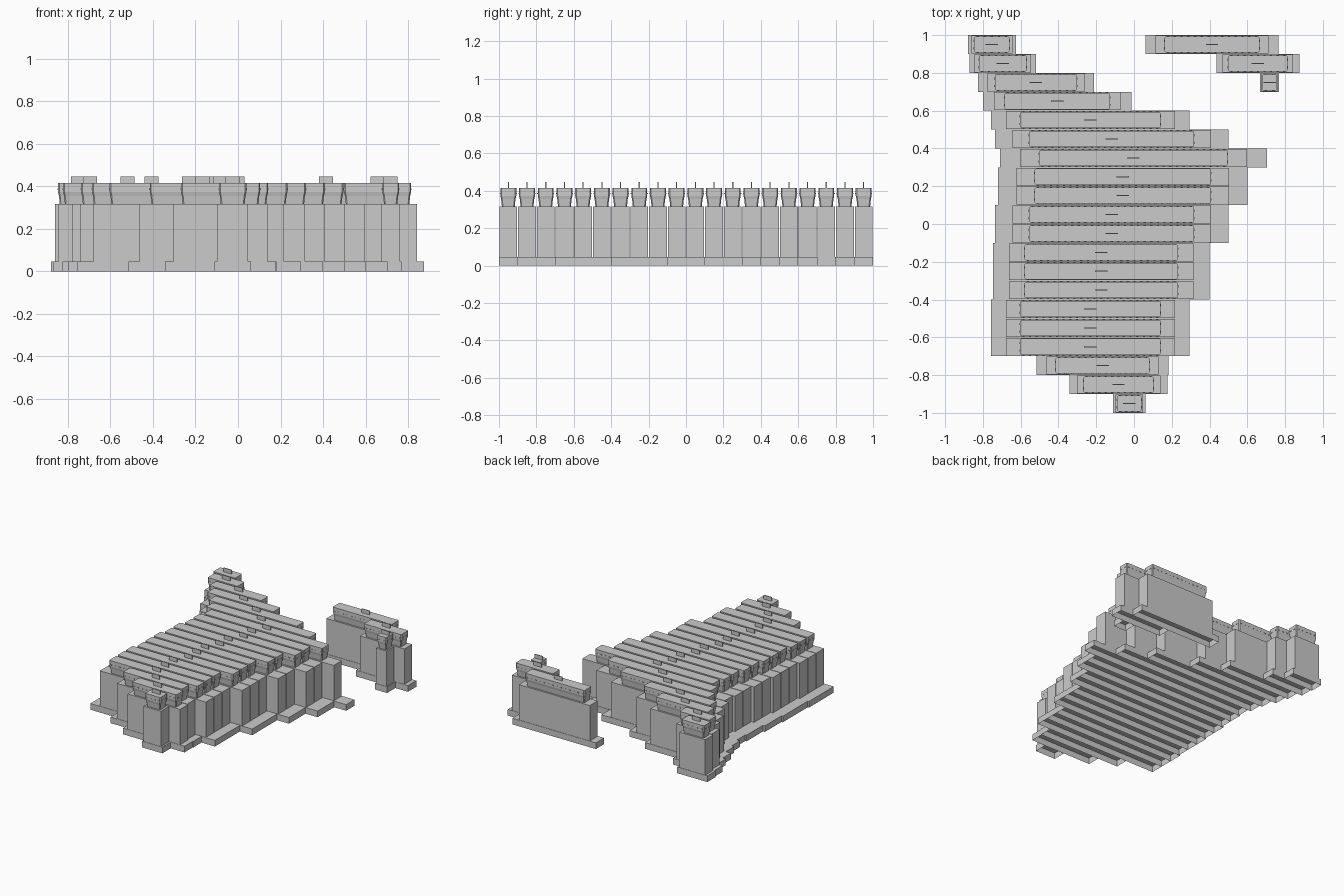
import bpy, bmesh

if "Cube" in bpy.data.objects:
    bpy.data.objects.remove(bpy.data.objects["Cube"])

# Row extents: (y of row's back edge, base left x, base right x)
ROWS = [(1.0, -.88, -.625), (.9, -.87, -.52), (.8, -.825, -.213), (.7, -.80, -.013),
        (.6, -.757, .295), (.5, -.736, .50), (.4, -.71, .703), (.3, -.72, .602), (.2, -.72, .602),
        (.1, -.736, .50), (.0, -.736, .50), (-.1, -.747, .40), (-.2, -.747, .40), (-.3, -.747, .40),
        (-.4, -.757, .295), (-.5, -.757, .295), (-.6, -.757, .295), (-.7, -.515, .182),
        (-.8, -.342, .178), (-.9, -.111, .061),
        (1.0, .061, .765), (.9, .437, .875), (.8, .667, .768)]


def finish(bm, name):
    bmesh.ops.recalc_face_normals(bm, faces=bm.faces)
    me = bpy.data.meshes.new(name)
    bm.to_mesh(me)
    bm.free()
    bpy.context.collection.objects.link(bpy.data.objects.new(name, me))


def ring(bm, cx, cy, hx, hy, z, cut=0):
    """Rectangle outline, with corners cut when cut > 0."""
    pts = []
    for sx, sy in ((1, 1), (-1, 1), (-1, -1), (1, -1)):
        a = (cx + sx * hx, cy + sy * (hy - cut), z)
        b = (cx + sx * (hx - cut), cy + sy * hy, z)
        if cut == 0:
            pts.append(a)
        else:
            pts += [a, b] if sx * sy > 0 else [b, a]
    return [bm.verts.new(p) for p in pts]


def loft(bm, rings, bottom=True):
    for lo, hi in zip(rings, rings[1:]):
        n = len(lo)
        for i in range(n):
            bm.faces.new((lo[i], lo[(i + 1) % n], hi[(i + 1) % n], hi[i]))
    bm.faces.new(rings[-1])
    if bottom:
        bm.faces.new(rings[0][::-1])


def box(bm, cx, cy, hx, hy, z0, z1, bottom=True):
    loft(bm, [ring(bm, cx, cy, hx, hy, z0), ring(bm, cx, cy, hx, hy, z1)], bottom)


for i, (yb, x0, x1) in enumerate(ROWS):
    cx, cy, half = (x0 + x1) / 2, yb - .05, (x1 - x0) / 2
    tag = f"_{i + 1:02d}"

    # plinth, open underneath
    bm = bmesh.new()
    box(bm, cx, cy, half, .05, 0, .047, bottom=False)
    finish(bm, "plinth" + tag)

    # main wall block
    bm = bmesh.new()
    box(bm, cx, cy, half * .85, .0475, .047, .317)
    finish(bm, "wall_block" + tag)

    # flared upper block with cut corners
    hx, hy = half * .7 + .004, .0425
    bm = bmesh.new()
    loft(bm, [ring(bm, cx, cy, hx - d, hy - d, z, .006)
              for z, d in ((.317, .008), (.355, .004), (.372, 0), (.416, 0))])
    finish(bm, "upper_block" + tag)

    # small studs around the upper block
    bm = bmesh.new()
    n = max(2, round(2 * hx / .035))
    for k in range(n):
        sx = cx - hx + 2 * hx * (k + .5) / n
        for s in (-1, 1):
            box(bm, sx, cy + s * hy, .006, .003, .383, .389)
    for s in (-1, 1):
        for t in (-.02, .02):
            box(bm, cx + s * hx, cy + t, .003, .006, .383, .389)
    finish(bm, "studs" + tag)

    # thin roof fin
    bm = bmesh.new()
    box(bm, cx, cy, .033, .003, .416, .446)
    finish(bm, "roof_fin" + tag)
